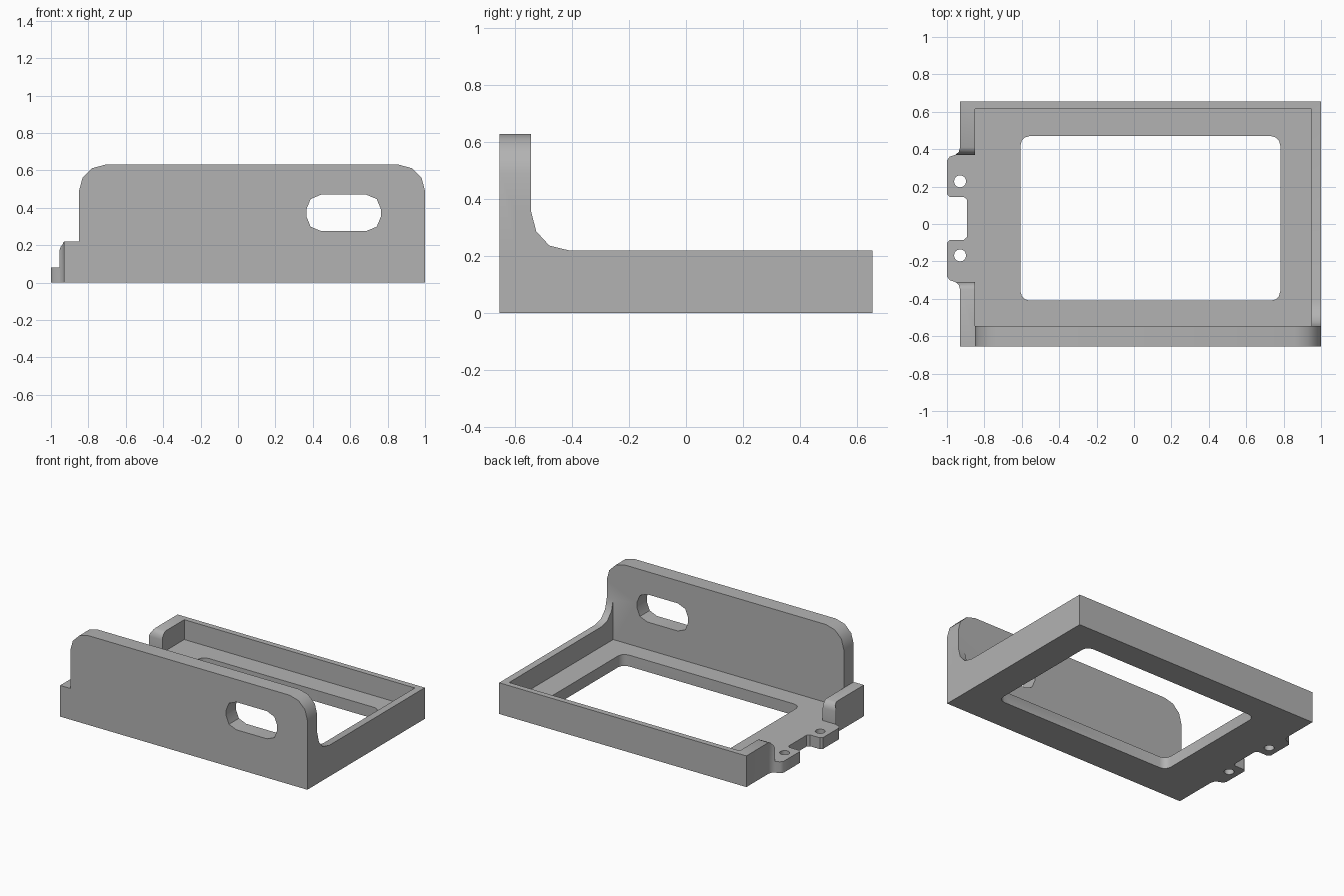
import bpy, bmesh, math
from mathutils import Vector

cube = bpy.data.objects.get("Cube")
if cube:
    bpy.data.objects.remove(cube, do_unlink=True)

grey = bpy.data.materials.new("plain grey")
grey.use_nodes = True
colour = (0.45, 0.45, 0.45, 1)
grey.diffuse_color = colour
grey.node_tree.nodes["Principled BSDF"].inputs["Base Color"].default_value = colour

# Axis along which a profile is extruded -> placement of (u, v, depth)
PLACE = {
    "x": lambda u, v, d: Vector((d, u, v)),
    "y": lambda u, v, d: Vector((u, d, v)),
    "z": lambda u, v, d: Vector((u, v, d)),
}


def prism(name, axis, profile, start, end):
    """Extrude a closed 2D profile along an axis."""
    bm = bmesh.new()
    face = bm.faces.new([bm.verts.new(PLACE[axis](u, v, start)) for u, v in profile])
    ext = bmesh.ops.extrude_face_region(bm, geom=[face])
    verts = [g for g in ext["geom"] if isinstance(g, bmesh.types.BMVert)]
    bmesh.ops.translate(bm, verts=verts, vec=PLACE[axis](0, 0, end - start))
    bmesh.ops.recalc_face_normals(bm, faces=bm.faces)
    mesh = bpy.data.meshes.new(name)
    bm.to_mesh(mesh)
    bm.free()
    mesh.materials.append(grey)
    obj = bpy.data.objects.new(name, mesh)
    bpy.context.collection.objects.link(obj)
    return obj


def rounded_rect(u0, u1, v0, v1, radii, steps):
    """Radii run from the lower left corner, anticlockwise."""
    corners = [(u0, v0, 1, 1), (u1, v0, -1, 1), (u1, v1, -1, -1), (u0, v1, 1, -1)]
    points = []
    for i, ((u, v, su, sv), r) in enumerate(zip(corners, radii)):
        if r == 0:
            points.append((u, v))
            continue
        for s in range(steps + 1):
            a = math.pi * (1 + i / 2 + s / steps / 2)
            points.append((u + su * r + r * math.cos(a), v + sv * r + r * math.sin(a)))
    return points


def box(name, x0, x1, y0, y1, z0, z1):
    return prism(name, "z", [(x0, y0), (x1, y0), (x1, y1), (x0, y1)], z0, z1)


def combine(target, other, operation):
    """Apply a boolean and discard the helper."""
    other.hide_render = True
    mod = target.modifiers.new(operation.lower(), "BOOLEAN")
    mod.operation = operation
    mod.solver = "EXACT"
    mod.object = other
    bpy.context.view_layer.objects.active = target
    bpy.ops.object.modifier_apply(modifier=mod.name)
    bpy.data.objects.remove(other, do_unlink=True)


FLOOR, RIM = 0.08, 0.22
FRONT, BACK, WALL_IN = -0.655, 0.655, -0.545
MID = 0.03          # centre line of the mounting tabs


def mirrored(half):
    """Mirror (x, offset) points about the tab centre line."""
    return [(x, MID + o) for x, o in half] + [(x, MID - o) for x, o in reversed(half)]


# Tray outline with two mounting tabs on the right-hand edge
tabs = mirrored([(-0.93, 0.38), (-0.937, 0.355), (-0.955, 0.34), (-0.985, 0.33),
                 (-1, 0.31), (-1, 0.13), (-0.985, 0.115), (-0.91, 0.115),
                 (-0.893, 0.1)])
bracket = prism("tray_bracket", "z",
                [(-0.93, FRONT), (1, FRONT), (1, BACK), (-0.93, BACK)] + tabs, 0, RIM)

# Tall front wall with rounded top corners and a slot
wall = prism("front_wall", "y",
             rounded_rect(-0.85, 1, 0, 0.63, (0, 0, 0.14, 0.14), 3), FRONT, WALL_IN)
slot = prism("slot_cutter", "y",
             rounded_rect(0.365, 0.765, 0.275, 0.47, (0.08,) * 4, 2), -0.8, -0.4)
combine(wall, slot, "DIFFERENCE")

# Pocket, then the wall and its fillet onto the left rim
combine(bracket, box("pocket_cutter", -0.85, 0.95, WALL_IN, 0.615, FLOOR, 0.4), "DIFFERENCE")
combine(bracket, wall, "UNION")
fillet = prism("wall_fillet", "x",
               [(-0.6, 0.15), (-0.41, 0.15), (-0.41, RIM), (-0.48, 0.237),
                (-0.526, 0.287), (WALL_IN, 0.36), (-0.6, 0.36)], 0.95, 1)
combine(bracket, fillet, "UNION")

# Gap in the rim above the tabs, with rounded shoulders
gap = mirrored([(0.5, 0), (0.38, 0), (0.355, 0), (0.342, 0), (0.34, 0), (0.34, 0)])
heights = [0.3, RIM, 0.212, 0.19, 0.17, FLOOR]
gap = [(y, z) for (_, y), z in zip(mirrored([(0, o) for o in
       (0.38, 0.38, 0.36, 0.345, 0.34, 0.34)]), heights + heights[::-1])]
combine(bracket, prism("gap_cutter", "x", gap, -1.1, -0.85), "DIFFERENCE")

# Large window in the floor
window = prism("window_cutter", "z",
               rounded_rect(-0.607, 0.782, -0.41, 0.47, (0.05,) * 4, 3), -0.1, 0.15)
combine(bracket, window, "DIFFERENCE")

# Screw holes in the tabs
for side in (-1, 1):
    y = MID + side * 0.198
    hole = prism("hole_cutter", "z",
                 rounded_rect(-0.962, -0.898, y - 0.032, y + 0.032, (0.031,) * 4, 4),
                 -0.1, 0.15)
    combine(bracket, hole, "DIFFERENCE")

bpy.ops.object.select_all(action="DESELECT")
bracket.select_set(True)
bpy.context.view_layer.objects.active = bracket
bpy.ops.object.shade_smooth_by_angle(angle=math.radians(40))
